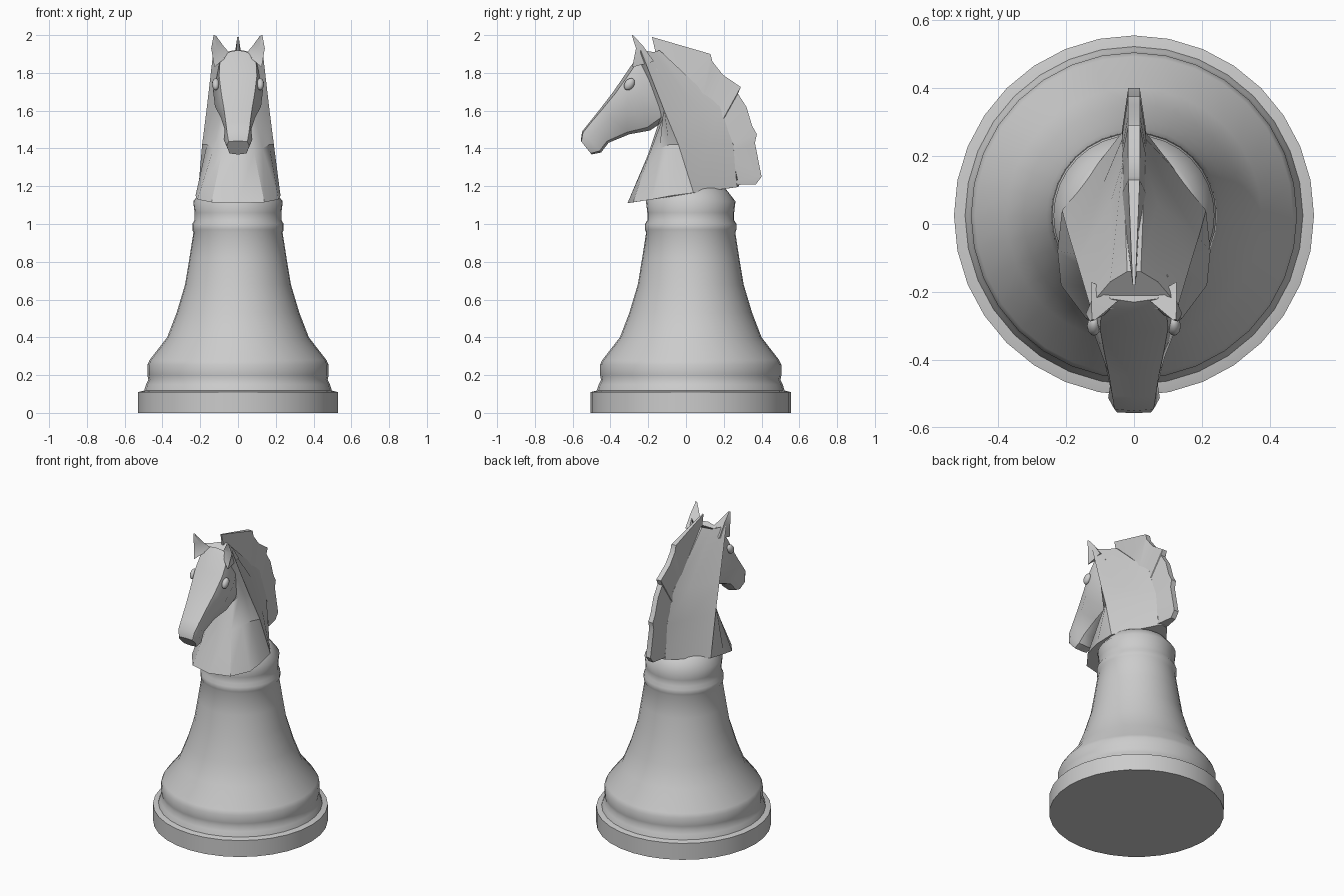
import bpy, bmesh, math
from mathutils import Vector

cube = bpy.data.objects.get("Cube")
if cube:
    bpy.data.objects.remove(cube, do_unlink=True)

stone = bpy.data.materials.new("pale_grey")
stone.use_nodes = True
GREY = (0.6, 0.6, 0.6, 1)
stone.diffuse_color = GREY
stone.node_tree.nodes["Principled BSDF"].inputs["Base Color"].default_value = GREY


def finish(obj, angle):
    """Give an object its colour and its shading."""
    obj.data.materials.clear()
    obj.data.materials.append(stone)
    bpy.ops.object.select_all(action="DESELECT")
    obj.select_set(True)
    bpy.context.view_layer.objects.active = obj
    bpy.ops.object.shade_smooth_by_angle(angle=math.radians(angle))


def loft(name, rings, angle=40):
    """Skin a stack of equal closed rings and cap both ends."""
    bm = bmesh.new()
    loops = [[bm.verts.new(point) for point in ring] for ring in rings]
    count = len(loops[0])
    for low, high in zip(loops, loops[1:]):
        for i in range(count):
            j = (i + 1) % count
            bm.faces.new((low[i], low[j], high[j], high[i]))
    bm.faces.new(loops[0][::-1])
    bm.faces.new(loops[-1])
    bmesh.ops.recalc_face_normals(bm, faces=bm.faces)
    mesh = bpy.data.meshes.new(name)
    bm.to_mesh(mesh)
    bm.free()
    obj = bpy.data.objects.new(name, mesh)
    bpy.context.collection.objects.link(obj)
    finish(obj, angle)
    return obj


def flip(points):
    return [(-x, y, z) for x, y, z in points]


def symmetric(half):
    """Close a half section whose first and last points sit on the centre."""
    return half + flip(half[1:-1])[::-1]


def circle(radius, z, sides=32, centre_y=0.025):
    turn = 2 * math.pi / sides
    return [(radius * math.sin(i * turn), centre_y + radius * math.cos(i * turn), z)
            for i in range(sides)]


# Turned base: foot disc, then the bell-shaped body with its collar
loft("foot", [circle(r, z) for r, z in ((.53, 0), (.53, .11), (.47, .125))], 35)
body_profile = [(.5, .11), (.487, .15), (.475, .175), (.48, .2), (.48, .255), (.468, .28),
                (.375, .4), (.325, .53), (.28, .68), (.257, .82), (.236, .955),
                (.242, .97), (.242, 1), (.23, 1.02), (.23, 1.06), (.237, 1.12),
                (.19, 1.18), (.17, 1.195)]
loft("body", [circle(r, z) for r, z in body_profile], 50)

# Neck: half sections from throat to nape, bottom to top
neck_sections = [
    [(0, -.31, 1.11), (.14, -.28, 1.115), (.215, -.18, 1.13), (.225, -.08, 1.15),
     (.212, .04, 1.165), (.12, .16, 1.18), (.035, .27, 1.195), (0, .28, 1.2)],
    [(0, -.2, 1.37), (.085, -.19, 1.38), (.13, -.14, 1.4), (.165, -.09, 1.42),
     (.19, -.04, 1.42), (.09, .12, 1.42), (.035, .25, 1.42), (0, .26, 1.42)],
    [(0, -.15, 1.52), (.06, -.13, 1.54), (.09, -.12, 1.57), (.13, -.12, 1.6),
     (.167, -.115, 1.6), (.07, .06, 1.61), (.033, .18, 1.62), (0, .19, 1.62)],
    [(0, -.25, 1.84), (.05, -.25, 1.85), (.08, -.25, 1.86), (.11, -.25, 1.88),
     (.13, -.24, 1.92), (.07, -.17, 1.91), (.02, -.14, 1.92), (0, -.14, 1.92)],
]
loft("neck", [symmetric(half) for half in neck_sections], 32)

# Mane: thin crest with a ragged outer edge, thicker where it meets the neck
crest = [(-.18, 1.99), (.13, 1.9), (.14, 1.86), (.195, 1.79), (.29, 1.725),
         (.275, 1.69), (.32, 1.62), (.35, 1.52), (.375, 1.475), (.365, 1.43),
         (.4, 1.25), (.37, 1.21)]
mane_rings = []
for y, z in crest:
    edge = .004 if y < 0 else .017
    root = .012 if y < 0 else .036
    deep_y, deep_z = y * .68, 1.2 + (z - 1.2) * .68
    mane_rings.append([(edge, y, z), (-edge, y, z),
                       (-root, deep_y, deep_z), (root, deep_y, deep_z)])
loft("mane", mane_rings, 30)

# Head: sections from poll to lips, given by top, bottom and three half widths
head_sections = [
    ((-.23, 1.92), (-.03, 1.66), (.07, .1, .06)),
    ((-.255, 1.89), (-.07, 1.6), (.095, .115, .07)),
    ((-.32, 1.795), (-.1, 1.555), (.1, .132, .075)),
    ((-.385, 1.7), (-.19, 1.495), (.088, .122, .06)),
    ((-.45, 1.615), (-.3, 1.475), (.074, .09, .045)),
    ((-.51, 1.54), (-.41, 1.43), (.064, .07, .04)),
    ((-.55, 1.49), (-.45, 1.378), (.058, .076, .05)),
    ((-.557, 1.44), (-.5, 1.368), (.05, .06, .045)),
]
head_rings = []
for top, bottom, widths in head_sections:
    start, end = Vector((0, *top)), Vector((0, *bottom))
    half = [tuple(start)]
    for width, depth in zip(widths, (.05, .38, .92)):
        x, y, z = start.lerp(end, depth)
        half.append((width, y, z))
    half.append(tuple(end))
    head_rings.append(symmetric(half))
loft("head", head_rings, 38)

# Ears: pointed leaves with a hollow front, mirrored
ear_rings = [
    [(.125, -.285, 1.83), (.125, -.17, 1.86), (.04, -.22, 1.9), (.09, -.27, 1.86)],
    [(.142, -.265, 1.93), (.125, -.225, 1.94), (.075, -.25, 1.94), (.112, -.245, 1.925)],
    [(.129, -.287, 2), (.124, -.28, 2), (.115, -.283, 1.995), (.122, -.284, 1.99)],
]
loft("left_ear", ear_rings, 50)
loft("right_ear", [flip(ring) for ring in ear_rings], 50)

# Eyes: low bulges under the brow
for name, side in (("left_eye", 1), ("right_eye", -1)):
    bpy.ops.mesh.primitive_uv_sphere_add(segments=12, ring_count=8, radius=1,
                                         location=(side * .118, -.3, 1.74))
    eye = bpy.context.object
    eye.name = name
    eye.scale = (.02, .025, .035)
    eye.rotation_euler.x = math.radians(-35)
    finish(eye, 60)
